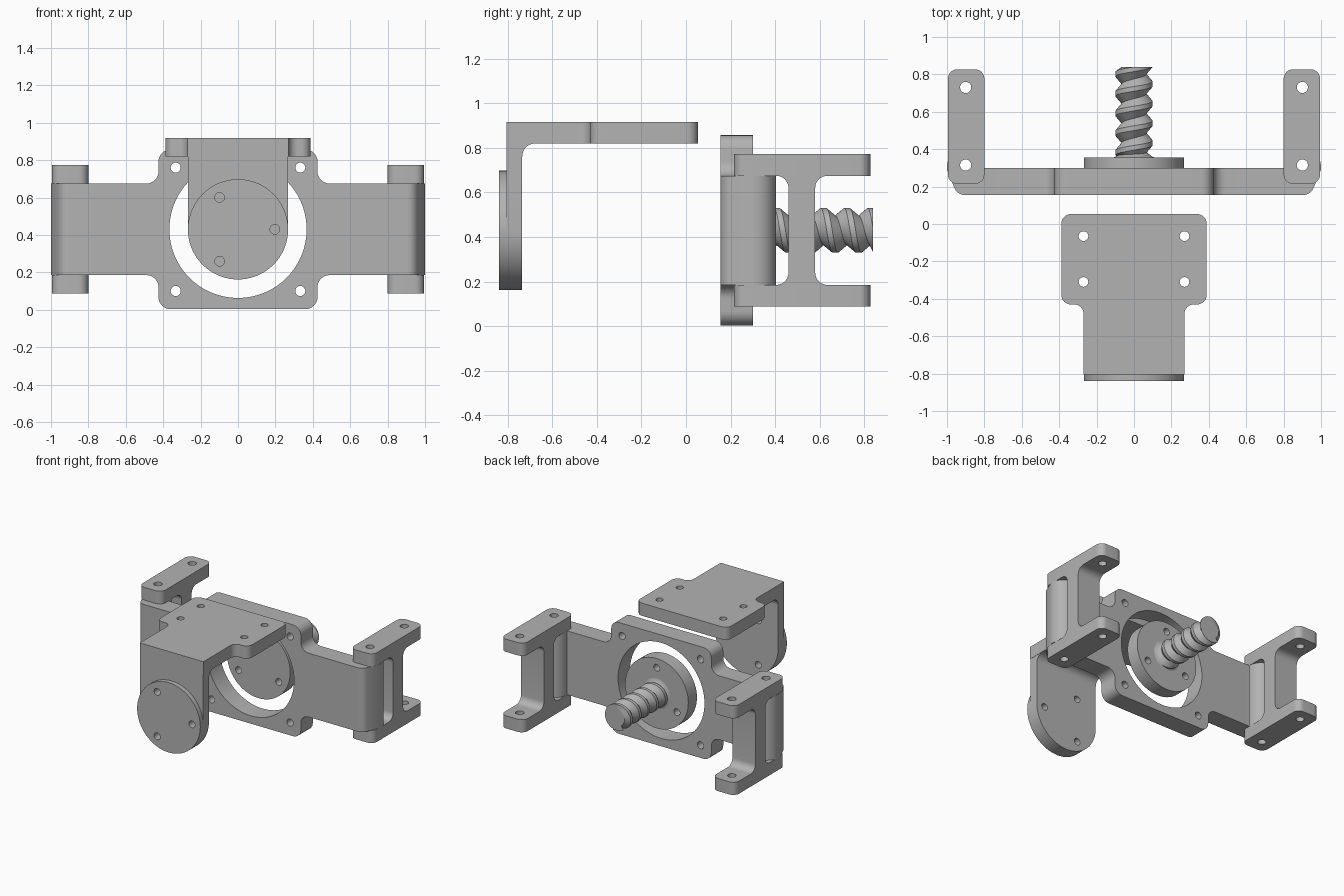
import bpy, bmesh, math
from mathutils import Vector

cube = bpy.data.objects.get("Cube")
if cube:
    bpy.data.objects.remove(cube, do_unlink=True)

# One plain grey for everything
grey = bpy.data.materials.new("plain grey")
grey.use_nodes = True
grey.diffuse_color = (0.45, 0.45, 0.45, 1)
grey.node_tree.nodes["Principled BSDF"].inputs["Base Color"].default_value = grey.diffuse_color

AXES = {"x": lambda u, v, w: (w, u, v),
        "y": lambda u, v, w: (u, w, v),
        "z": lambda u, v, w: (u, v, w)}


def finish(name, bm):
    """Weld, orient and smooth a bmesh, and link it as an object."""
    bmesh.ops.remove_doubles(bm, verts=bm.verts, dist=1e-5)
    bmesh.ops.recalc_face_normals(bm, faces=bm.faces)
    mesh = bpy.data.meshes.new(name)
    bm.to_mesh(mesh)
    bm.free()
    mesh.materials.append(grey)
    obj = bpy.data.objects.new(name, mesh)
    bpy.context.collection.objects.link(obj)
    bpy.ops.object.select_all(action="DESELECT")
    obj.select_set(True)
    bpy.context.view_layer.objects.active = obj
    bpy.ops.object.shade_smooth_by_angle(angle=math.radians(30))
    return obj


def circle(u, v, r, n=32):
    return [(u + r * math.cos(2 * math.pi * i / n),
             v + r * math.sin(2 * math.pi * i / n)) for i in range(n)]


def rounded(corners, steps=8):
    """Outline from (u, v[, radius]) corners, with tangent arcs."""
    out = []
    for i, c in enumerate(corners):
        p = Vector(c[:2])
        if len(c) < 3:
            out.append(tuple(p))
            continue
        a = (Vector(corners[i - 1][:2]) - p).normalized()
        b = (Vector(corners[(i + 1) % len(corners)][:2]) - p).normalized()
        half = a.angle(b) / 2
        mid = p + (a + b).normalized() * c[2] / math.sin(half)
        start = p + a * c[2] / math.tan(half) - mid
        end = p + b * c[2] / math.tan(half) - mid
        sweep = start.angle(end)
        for k in range(steps + 1):
            t = k / steps
            arm = (start * math.sin((1 - t) * sweep) + end * math.sin(t * sweep)) / math.sin(sweep)
            out.append(tuple(mid + arm))
    return out


def box(u0, u1, v0, v1, r):
    return rounded([(u0, v0, r), (u1, v0, r), (u1, v1, r), (u0, v1, r)])


def prism(name, axis, w0, w1, outline, holes=()):
    """Extrude an outline with holes from w0 to w1 along an axis."""
    curve = bpy.data.curves.new(name, "CURVE")
    curve.dimensions = "2D"
    curve.fill_mode = "BOTH"
    curve.extrude = (w1 - w0) / 2
    for loop in [outline, *holes]:
        spline = curve.splines.new("POLY")
        spline.points.add(len(loop) - 1)
        for point, (u, v) in zip(spline.points, loop):
            point.co = (u, v, 0, 1)
        spline.use_cyclic_u = True
    helper = bpy.data.objects.new(name + " helper", curve)
    bpy.context.collection.objects.link(helper)
    deps = bpy.context.evaluated_depsgraph_get()
    mesh = bpy.data.meshes.new_from_object(helper.evaluated_get(deps))
    bm = bmesh.new()
    bm.from_mesh(mesh)
    for v in bm.verts:
        v.co = AXES[axis](v.co.x, v.co.y, v.co.z + (w0 + w1) / 2)
    bpy.data.objects.remove(helper, do_unlink=True)
    bpy.data.curves.remove(curve)
    bpy.data.meshes.remove(mesh)
    return finish(name, bm)


MID = 0.43                     # height of the shared axis
LOW, HIGH = 0.185, 0.675       # arm bottom and top


def bolt_ring(first):
    return [circle(0.197 * math.cos(first + k * math.tau / 3),
                   MID + 0.197 * math.sin(first + k * math.tau / 3), 0.026, 20) for k in range(3)]


# Ring plate with its two arms
right_half = [(0.425, 0.003, 0.065), (0.425, LOW, 0.065), (0.77, LOW),
              (0.77, HIGH), (0.425, HIGH, 0.065), (0.425, 0.857, 0.065)]
left_half = [(-c[0], *c[1:]) for c in reversed(right_half)]
corner_holes = [circle(x, z, 0.027, 20) for x in (-0.333, 0.333) for z in (0.1, 0.76)]
prism("ring_plate", "y", 0.155, 0.3, rounded(right_half + left_half),
      [circle(0, MID, 0.367, 72)] + corner_holes)

# Arm ends and I-shaped end brackets, mirrored
knuckle = rounded([(0.77, 0.155), (0.945, 0.155, 0.06), (1, 0.29), (1, 0.405, 0.099),
                   (0.8, 0.405, 0.099), (0.8, 0.3, 0.004), (0.77, 0.3)])
web = rounded([(0.4, 0.68), (0.4, HIGH), (0.46, HIGH, 0.055), (0.46, LOW, 0.055),
               (0.4, LOW), (0.4, 0.18), (0.64, 0.18), (0.64, LOW),
               (0.58, LOW, 0.055), (0.58, HIGH, 0.055), (0.64, HIGH), (0.64, 0.68)])
flange = box(0.8, 0.995, 0.215, 0.827, 0.05)
near, far = circle(0.9, 0.315, 0.03, 20), circle(0.9, 0.73, 0.03, 20)
for side, s in (("left", 1), ("right", -1)):
    def flip(loop):
        return [(s * u, v) for u, v in loop]
    prism(side + "_arm_end", "z", LOW, HIGH, flip(knuckle), [flip(near)])
    ends = sorted((s * 0.8, s * 0.995))
    prism(side + "_bracket_web", "x", *ends, web)
    for level, z0, z1 in (("lower", 0.088, LOW), ("upper", HIGH, 0.773)):
        prism(f"{side}_{level}_flange", "z", z0, z1, flip(flange), [flip(near), flip(far)])

# Front angle bracket: top plate, hanging plate, inner fillet, round pad
top_half = [(0.27, -0.805), (0.27, -0.43, 0.05), (0.388, -0.43, 0.05), (0.388, 0.053, 0.05)]
prism("angle_top_plate", "z", 0.82, 0.917,
      rounded(top_half + [(-c[0], *c[1:]) for c in reversed(top_half)]),
      [circle(x, y, 0.026, 20) for x in (-0.27, 0.27) for y in (-0.31, -0.065)])
arch = [(0.268 * math.cos(a), MID + 0.268 * math.sin(a))
        for a in (math.pi + math.pi * k / 36 for k in range(37))]
prism("angle_front_plate", "y", -0.805, -0.735, arch + [(0.268, 0.82), (-0.268, 0.82)],
      bolt_ring(0))
prism("angle_fillet", "x", -0.268, 0.268,
      rounded([(-0.735, 0.76), (-0.735, 0.82, 0.058), (-0.675, 0.82), (-0.675, 0.825),
               (-0.74, 0.825), (-0.74, 0.76)]))
prism("front_pad", "y", -0.84, -0.805, circle(0, MID, 0.268, 72), bolt_ring(0))

# Screw: disc, core, base flare and helical thread
prism("screw_disc", "y", 0.25, 0.355, circle(0, MID, 0.268, 72), bolt_ring(math.pi / 2))
CORE, CREST, PITCH, START, END = 0.066, 0.1, 0.105, 0.355, 0.84
prism("screw_core", "y", START, END, circle(0, MID, CORE, 40))


def sweep(name, rows, closed=False):
    bm = bmesh.new()
    grid = [[bm.verts.new(p) for p in row] for row in rows]
    for a, b in zip(grid, grid[1:]):
        for j in range(len(a) - 1):
            bm.faces.new((a[j], a[j + 1], b[j + 1], b[j]))
    bmesh.ops.dissolve_degenerate(bm, edges=bm.edges, dist=1e-6)
    return finish(name, bm)


def around(r, y, a):
    return (r * math.sin(a), y, MID + r * math.cos(a))


STEPS = 40
profile = [(CORE, 0), (CREST, 0.38), (CREST, 0.62), (CORE, 1)]
rows = []
for i in range(-STEPS, int((END - START) / PITCH * STEPS) + 1):
    y = START + PITCH * i / STEPS
    rows.append([around(r, min(max(y + f * PITCH, START), END), math.tau * i / STEPS)
                 for r, f in profile])
sweep("screw_thread", rows)
flare = [(0.115, 0.355), (0.1, 0.359), (0.085, 0.37), (0.066, 0.385)]
sweep("screw_base", [[around(r, y, math.tau * i / STEPS) for r, y in flare]
                     for i in range(STEPS + 1)])
